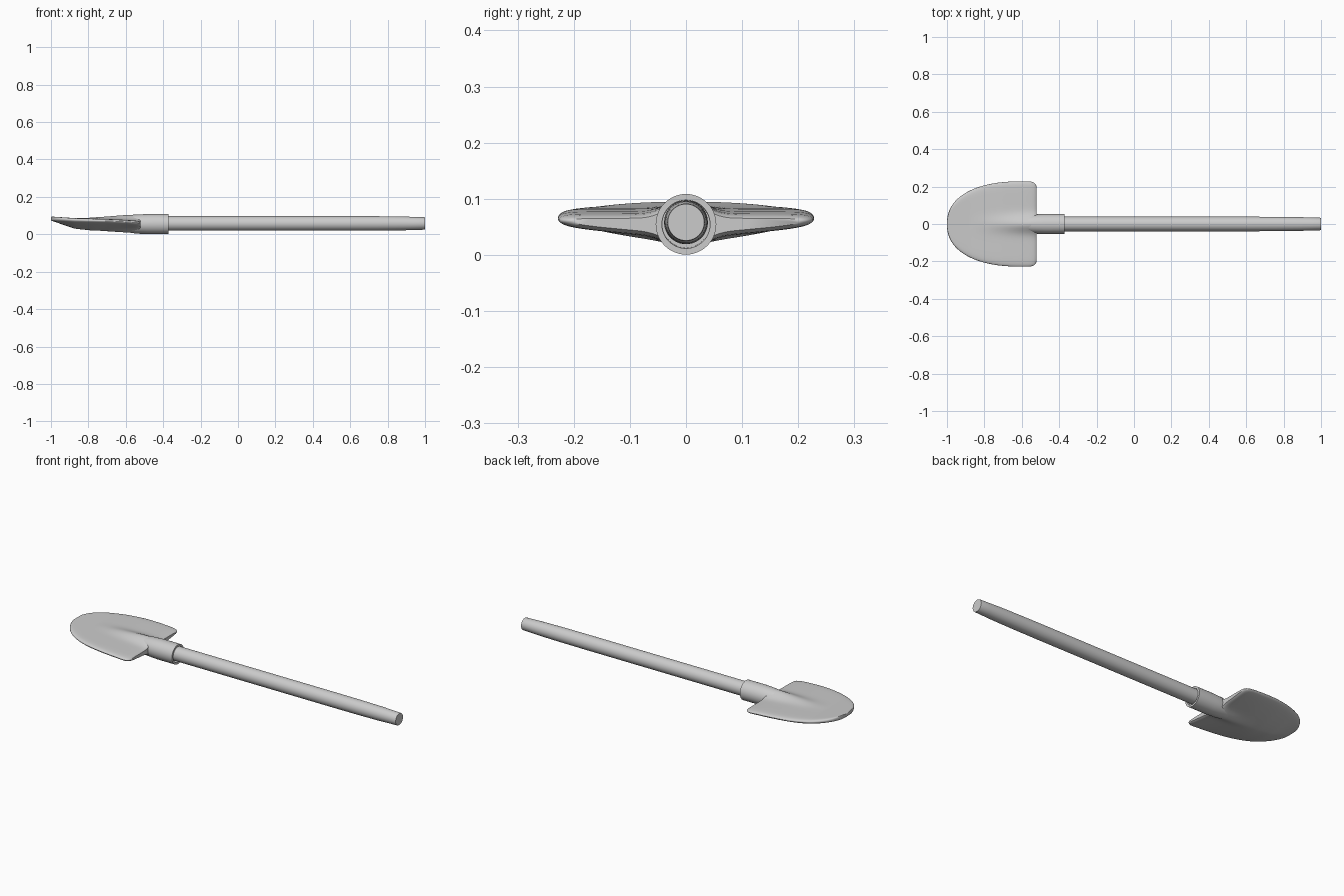
import bpy, bmesh
from math import sin, cos, pi, exp, sqrt, radians

if "Cube" in bpy.data.objects:
    bpy.data.objects.remove(bpy.data.objects["Cube"])


def finish(bm, name, angle):
    bmesh.ops.recalc_face_normals(bm, faces=bm.faces)
    me = bpy.data.meshes.new(name)
    bm.to_mesh(me)
    bm.free()
    ob = bpy.data.objects.new(name, me)
    bpy.context.collection.objects.link(ob)
    bpy.ops.object.select_all(action='DESELECT')
    ob.select_set(True)
    bpy.context.view_layer.objects.active = ob
    bpy.ops.object.shade_smooth_by_angle(angle=radians(angle))
    return ob


def loft(rings, name, angle=40):
    """Skin closed rings of points and cap both ends."""
    bm = bmesh.new()
    loops = [[bm.verts.new(p) for p in ring] for ring in rings]
    n = len(loops[0])
    for a, b in zip(loops, loops[1:]):
        for i in range(n):
            j = (i + 1) % n
            bm.faces.new((a[i], a[j], b[j], b[i]))
    bm.faces.new(loops[0])
    bm.faces.new(loops[-1])
    return finish(bm, name, angle)


def turned(profile, z, name, n=48):
    """Round part along x from (x, radius) pairs."""
    return loft([[(x, r * cos(2 * pi * i / n), z + r * sin(2 * pi * i / n))
                  for i in range(n)] for x, r in profile], name)


def interp(table, x):
    for (x0, a), (x1, b) in zip(table, table[1:]):
        if x <= x1:
            return a + (b - a) * max(0, (x - x0) / (x1 - x0))
    return table[-1][1]


# Wooden handle, slightly tapered at the grip end
turned([(-0.48, 0.039), (0.6, 0.039), (0.75, 0.0385), (0.88, 0.037),
        (0.94, 0.035), (0.995, 0.0335), (1.0, 0.0325)], 0.058, "handle")

# Hollow socket whose closed end sinks into the blade
turned([(-0.72, 0.012), (-0.66, 0.03), (-0.6, 0.043), (-0.54, 0.051),
        (-0.48, 0.054), (-0.372, 0.054), (-0.372, 0.043),
        (-0.47, 0.042)], 0.0545, "socket")

# Blade heights along x: edge, ridge top, belly depth, keel bottom
EDGE = [(-1, 0.084), (-0.88, 0.076), (-0.7, 0.071), (-0.6, 0.066), (-0.52, 0.060)]
TOP = [(-1, 0.095), (-0.88, 0.087), (-0.8, 0.088), (-0.7, 0.095), (-0.6, 0.103), (-0.52, 0.106)]
BELLY = [(-1, 0.0), (-0.87, 0.035), (-0.78, 0.042), (-0.68, 0.037), (-0.52, 0.016)]
KEEL = [(-1, 0.073), (-0.87, 0.030), (-0.78, 0.022), (-0.65, 0.013), (-0.52, 0.005)]


def blade_ring(x, w, half, n=64):
    edge, belly = interp(EDGE, x), interp(BELLY, x)
    ridge = interp(TOP, x) - edge - 0.011
    keel = max(0, edge - 0.011 - belly - interp(KEEL, x))
    upper, lower = [], []
    for i in range(n + 1):
        s = sin(pi / 2 * (2 * i / n - 1))
        y = w * s
        rim = half * sqrt(max(0, 1 - abs(s) ** 14))
        fade = 1 - s * s
        bump = exp(-(y / 0.042) ** 2) * fade
        upper.append((x, y, edge + rim + ridge * bump))
        lower.append((x, y, edge - rim - belly * (1 - abs(s) ** 1.5) - keel * bump))
    return upper + lower[-2:0:-1]


# Blade outline: rounded tip, then rounded shoulders
rows = []
for k in range(1, 41):
    t = pi / 2 * k / 40
    rows.append((-0.6 - 0.4 * cos(t) ** 0.87, 0.228 * sin(t) ** 0.87,
                 0.011 * min(1, 0.6 + k / 10)))
rows += [(-0.57, 0.228, 0.011), (-0.55, 0.2265, 0.011), (-0.536, 0.222, 0.010),
         (-0.527, 0.214, 0.008), (-0.522, 0.204, 0.005)]
loft([blade_ring(*r) for r in rows], "blade", 50)
